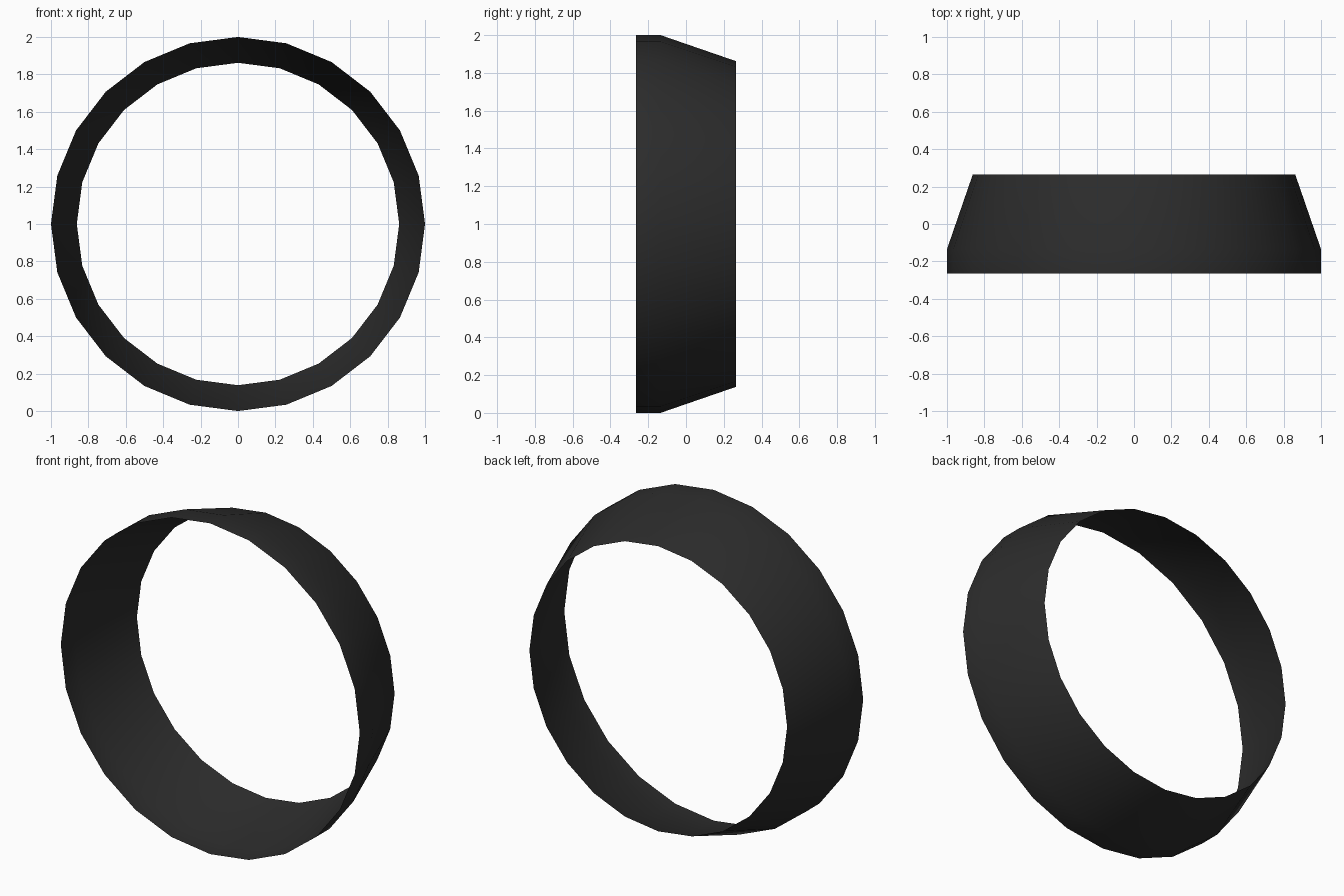
import bpy, bmesh
from math import sin, cos, pi

if "Cube" in bpy.data.objects:
    bpy.data.objects.remove(bpy.data.objects["Cube"])

SIDES = 24
# Profile of the open band: (y, radius), front to back
PROFILE = [(-0.265, 1.0), (-0.135, 1.0), (0.265, 0.862)]

# Ring band: thin sheet, straight front collar and tapered rear
bm = bmesh.new()
loops = [[bm.verts.new((r * sin(2 * pi * i / SIDES), y, 1 + r * cos(2 * pi * i / SIDES)))
          for i in range(SIDES)] for y, r in PROFILE]
for a, b in zip(loops, loops[1:]):
    for i in range(SIDES):
        j = (i + 1) % SIDES
        f = bm.faces.new((a[i], a[j], b[j], b[i]))
        f.smooth = True
        # Face outward
        f.normal_update()
        c = f.calc_center_median()
        if f.normal.x * c.x + f.normal.z * (c.z - 1) < 0:
            f.normal_flip()

mesh = bpy.data.meshes.new("tapered_ring")
bm.to_mesh(mesh)
bm.free()
ring = bpy.data.objects.new("tapered_ring", mesh)
bpy.context.collection.objects.link(ring)

# Near-black finish
mat = bpy.data.materials.new("dark_finish")
mat.diffuse_color = (0.025, 0.025, 0.025, 1)
mat.use_nodes = True
mat.node_tree.nodes["Principled BSDF"].inputs["Base Color"].default_value = mat.diffuse_color
mesh.materials.append(mat)
